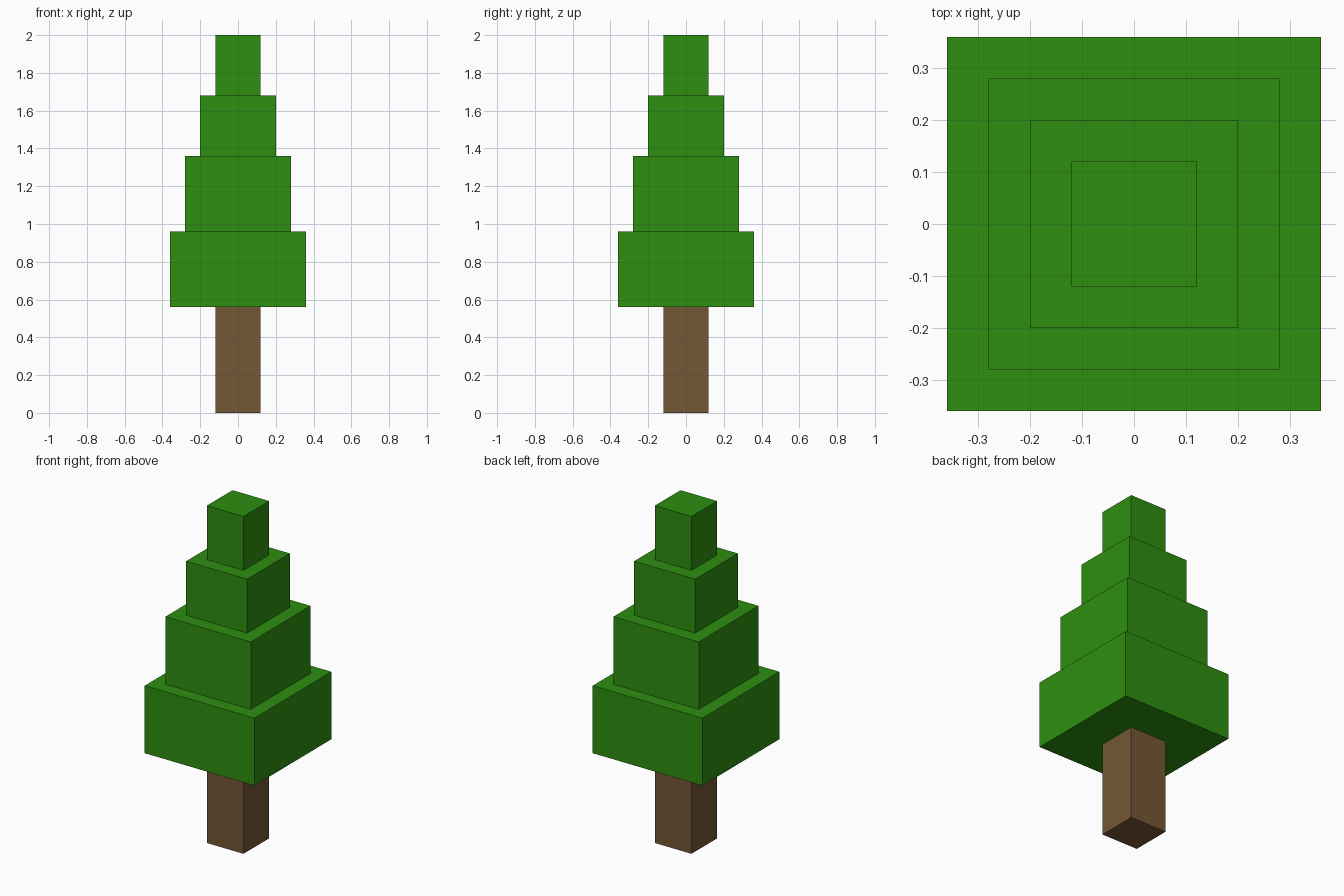
import bpy
import bmesh
from mathutils import Matrix

default_cube = bpy.data.objects.get("Cube")
if default_cube:
    bpy.data.objects.remove(default_cube, do_unlink=True)


def make_material(name, color):
    mat = bpy.data.materials.new(name)
    mat.use_nodes = True
    mat.diffuse_color = color
    bsdf = next(n for n in mat.node_tree.nodes if n.type == "BSDF_PRINCIPLED")
    bsdf.inputs["Base Color"].default_value = color
    return mat


def make_block(name, width, bottom, top, mat):
    """Square block, centred on the z axis, between two heights."""
    bm = bmesh.new()
    size = Matrix.Diagonal((width, width, top - bottom, 1))
    place = Matrix.Translation((0, 0, (bottom + top) / 2))
    bmesh.ops.create_cube(bm, size=1, matrix=place @ size)
    mesh = bpy.data.meshes.new(name)
    bm.to_mesh(mesh)
    bm.free()
    mesh.materials.append(mat)
    obj = bpy.data.objects.new(name, mesh)
    bpy.context.collection.objects.link(obj)
    return obj


bark = make_material("bark_brown", (0.178, 0.095, 0.036, 1))
leaf = make_material("leaf_green", (0.027, 0.275, 0.005, 1))

# Trunk
trunk_height = 0.56
make_block("trunk", 0.24, 0, trunk_height, bark)

# Foliage tiers, stacked from the widest to the narrowest
tiers = [
    ("foliage_bottom", 0.72, 0.40),
    ("foliage_lower_middle", 0.56, 0.40),
    ("foliage_upper_middle", 0.40, 0.32),
    ("foliage_top", 0.24, 0.32),
]
z = trunk_height
for name, width, height in tiers:
    make_block(name, width, z, z + height, leaf)
    z += height
